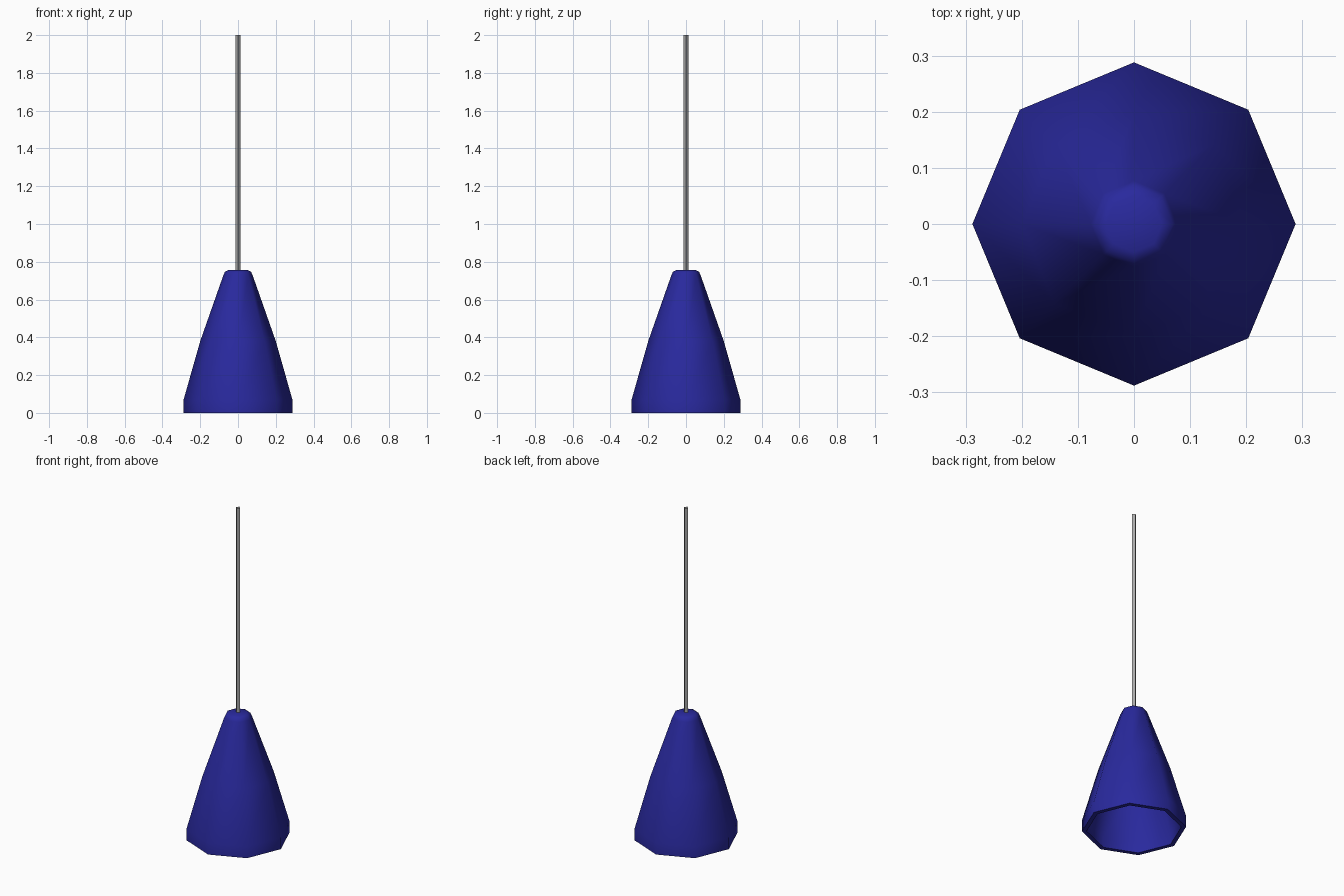
import bpy, math

if "Cube" in bpy.data.objects:
    bpy.data.objects.remove(bpy.data.objects["Cube"])


def material(name, rgb):
    m = bpy.data.materials.new(name)
    m.diffuse_color = (*rgb, 1)
    m.use_nodes = True
    m.node_tree.nodes["Principled BSDF"].inputs["Base Color"].default_value = m.diffuse_color
    return m


def lathe(name, profile, sides, mat, cap_first=None, cap_last=None):
    """Revolve (radius, z) points round z; optional apex heights close the ends."""
    verts, faces = [], []
    for r, z in profile:
        for i in range(sides):
            a = 2 * math.pi * i / sides
            verts.append((r * math.cos(a), r * math.sin(a), z))
    for k in range(len(profile) - 1):
        for i in range(sides):
            j = (i + 1) % sides
            a, b = k * sides, (k + 1) * sides
            faces.append((a + i, a + j, b + j, b + i))
    if cap_first is not None:
        verts.append((0, 0, cap_first))
        c = len(verts) - 1
        faces += [(c, (i + 1) % sides, i) for i in range(sides)]
    if cap_last is not None:
        verts.append((0, 0, cap_last))
        c = len(verts) - 1
        o = (len(profile) - 1) * sides
        faces += [(c, o + i, o + (i + 1) % sides) for i in range(sides)]
    me = bpy.data.meshes.new(name)
    me.from_pydata(verts, [], faces)
    me.materials.append(mat)
    ob = bpy.data.objects.new(name, me)
    bpy.context.collection.objects.link(ob)
    bpy.context.view_layer.objects.active = ob
    ob.select_set(True)
    bpy.ops.object.shade_smooth_by_angle(angle=math.radians(50))
    ob.select_set(False)
    return ob


blue = material("deep_blue", (0.022, 0.022, 0.34))
grey = material("cord_grey", (0.4, 0.4, 0.4))

# Hollow eight-sided shade: inside wall, bottom rim, outside wall, rounded top
lathe("lamp_shade", [
    (0.05, 0.725), (0.172, 0.375), (0.262, 0.065), (0.262, 0.0),
    (0.288, 0.0), (0.288, 0.07), (0.2, 0.38), (0.077, 0.73),
    (0.069, 0.747), (0.05, 0.756)], 8, blue, cap_first=0.732, cap_last=0.758)

# Hanging cord, an open square tube with its corners on the axes
lathe("cord", [(0.014, 0.75), (0.014, 2.0)], 4, grey)
